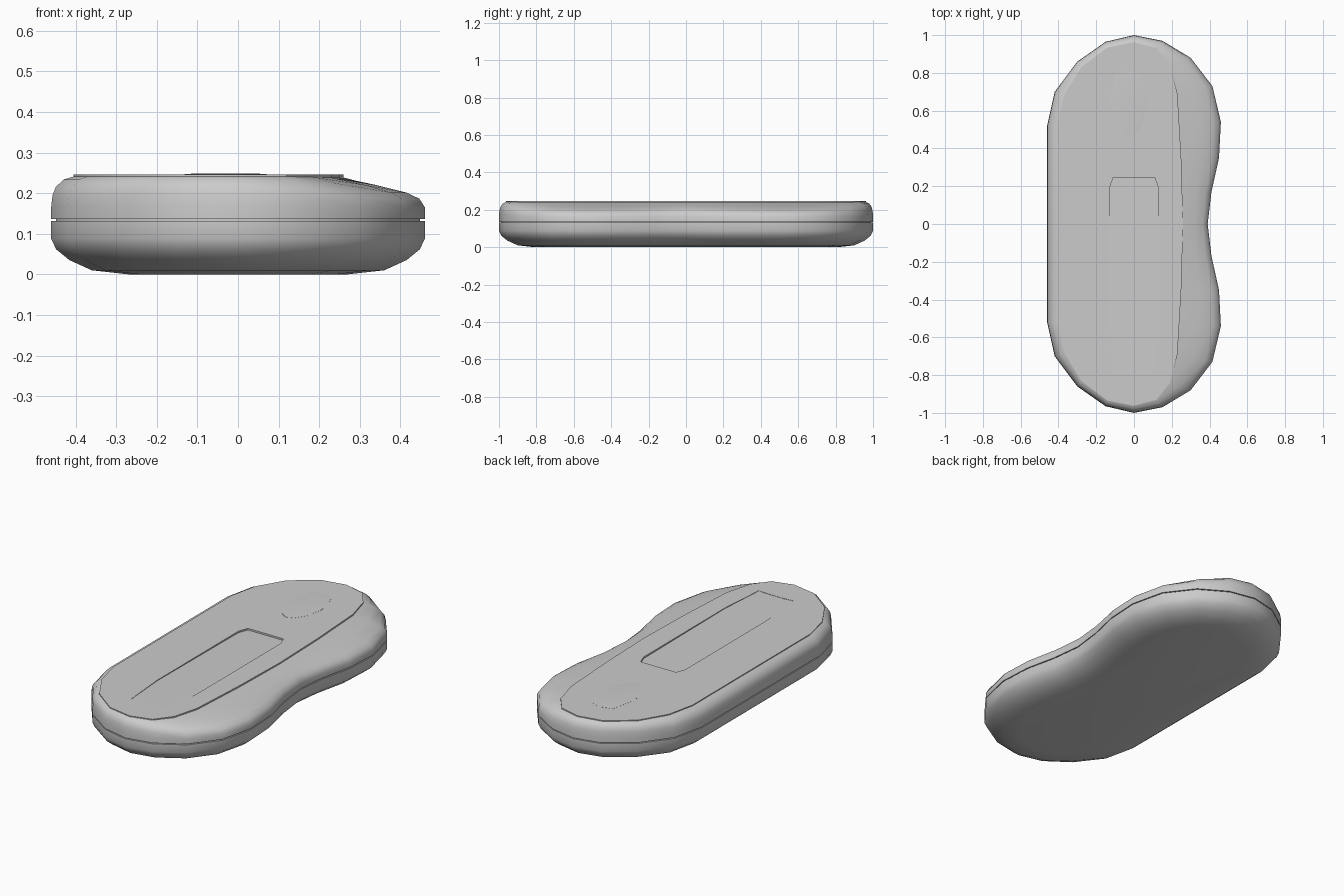
import bpy, bmesh
from mathutils import Vector

if "Cube" in bpy.data.objects:
    bpy.data.objects.remove(bpy.data.objects["Cube"])


def mirror_y(half):
    """Half outline (y >= 0, left to right) -> full closed outline."""
    return half + [(x, -y) for x, y in reversed(half) if y > 0]


def make(name, rings, cap_first=True, cap_last=True, angle=0.6):
    """Skin a stack of matching closed rings."""
    bm = bmesh.new()
    vr = [[bm.verts.new(p) for p in ring] for ring in rings]
    n = len(rings[0])
    for a, b in zip(vr, vr[1:]):
        for i in range(n):
            j = (i + 1) % n
            bm.faces.new((a[i], a[j], b[j], b[i]))
    if cap_first:
        bm.faces.new(vr[0])
    if cap_last:
        bm.faces.new(vr[-1])
    bmesh.ops.recalc_face_normals(bm, faces=bm.faces)
    # open shells: make sure the side walls face outward
    if not (cap_first and cap_last):
        f = max(bm.faces, key=lambda f: -f.calc_center_median().x)
        if f.normal.x > 0:
            bmesh.ops.reverse_faces(bm, faces=bm.faces)
    me = bpy.data.meshes.new(name)
    bm.to_mesh(me)
    bm.free()
    ob = bpy.data.objects.new(name, me)
    bpy.context.collection.objects.link(ob)
    bpy.ops.object.select_all(action='DESELECT')
    ob.select_set(True)
    bpy.context.view_layer.objects.active = ob
    bpy.ops.object.shade_smooth_by_angle(angle=angle)
    return ob


def flat(outline, z):
    return [(x, y, z) for x, y in outline]


# Outer silhouette and top plate outline (matching point counts)
body = mirror_y([(-.46, .52), (-.42, .70), (-.30, .86), (-.15, .965), (0, 1),
                 (.15, .97), (.30, .88), (.415, .73), (.46, .54), (.45, .35),
                 (.41, .17), (.39, 0)])
plate = mirror_y([(-.405, .52), (-.37, .68), (-.28, .83), (-.14, .935), (0, .962),
                  (.12, .93), (.19, .84), (.23, .69), (.24, .52), (.25, .35),
                  (.255, .17), (.26, 0)])


def inset(d, z):
    """Body outline pulled toward the central spine."""
    ring = []
    for x, y in body:
        spine = Vector((0, max(-.54, min(.54, y))))
        p = Vector((x, y))
        p += (spine - p).normalized() * d
        ring.append((p.x, p.y, z))
    return ring


def shoulder(f, z_tight, z_wide):
    """Ring between body and plate; the wide right side slopes lower."""
    ring = []
    for (bx, by), (px, py) in zip(body, plate):
        gap = Vector((bx - px, by - py)).length
        t = max(0, min(1, (gap - .05) / .1))
        ring.append((bx + (px - bx) * f, by + (py - by) * f,
                     z_tight + (z_wide - z_tight) * t))
    return ring


# Lower shell with a small lip that forms the seam groove
make("lower_shell", [inset(.19, 0), inset(.1, .01), inset(.045, .035), inset(.012, .062),
                     inset(0, .088), inset(0, .131), inset(.012, .131), inset(.012, .138)])

# Upper shell, open under the plate
make("upper_shell", [inset(.014, .136), inset(0, .136), inset(0, .165),
                     shoulder(.06, .195, .186), shoulder(.2, .215, .201),
                     shoulder(.55, .234, .22), shoulder(1, .241, .238)],
     cap_first=False, cap_last=False)

# Face plate
face = make("face_plate", [flat(plate, .222), flat(plate, .246)])

# Long recess, deepening toward the back
panel = [(-.11, .245), (.11, .245), (.13, .19), (.13, -.53), (.108, -.80),
         (.05, -.795), (-.05, -.795), (-.108, -.80), (-.13, -.53), (-.13, .19)]
floor = [(x, y, .2445 - .008 * (y + .8) / 1.045) for x, y in panel]
cutter = make("recess_cutter", [floor, flat(panel, .3)])
cutter.hide_render = True
cutter.hide_viewport = True
mod = face.modifiers.new("recess", 'BOOLEAN')
mod.operation = 'DIFFERENCE'
mod.solver = 'EXACT'
mod.object = cutter

# Oval button, almost flush with the plate
oval = [(-.03, .81), (.03, .79), (.055, .72), (.07, .64), (.05, .54), (.01, .48),
        (-.03, .465), (-.07, .49), (-.11, .55), (-.132, .64), (-.115, .72), (-.10, .79)]
inner = [(-.03 + (x + .03) * .8, .64 + (y - .64) * .8) for x, y in oval]
make("oval_button", [flat(oval, .235), flat(oval, .2465), flat(inner, .248)])
